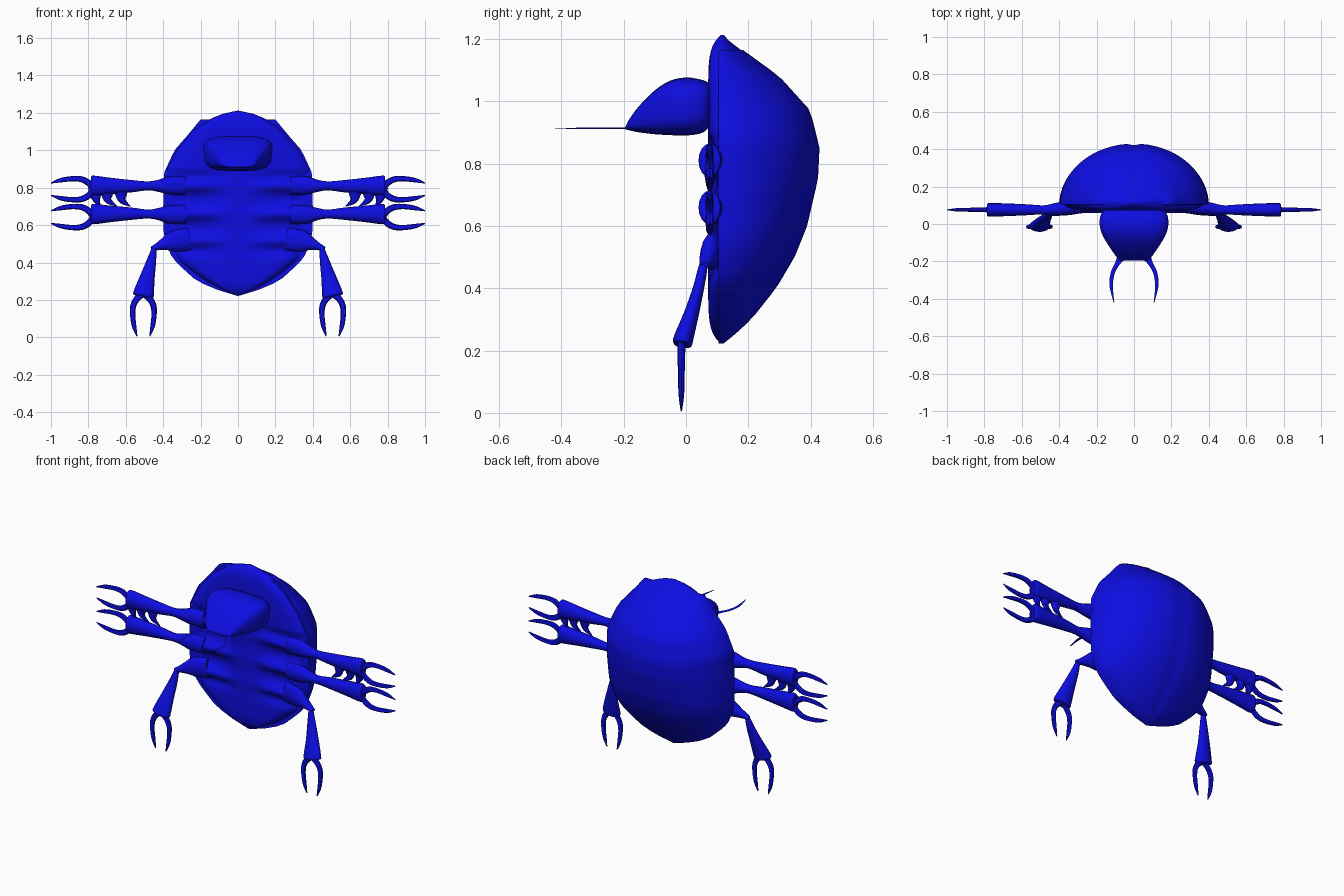
import bpy, bmesh, math
from mathutils import Vector

if "Cube" in bpy.data.objects:
    bpy.data.objects.remove(bpy.data.objects["Cube"])

blue = bpy.data.materials.new("beetle blue")
blue.diffuse_color = (0.004, 0.004, 0.76, 1)
blue.use_nodes = True
blue.node_tree.nodes["Principled BSDF"].inputs["Base Color"].default_value = blue.diffuse_color


def loft(name, rings, mirror=False, angle=40):
    """Skin a list of equal-length closed rings and cap both ends."""
    bm = bmesh.new()
    rows = [[bm.verts.new(p) for p in r] for r in rings]
    n = len(rows[0])
    for a, b in zip(rows, rows[1:]):
        for i in range(n):
            bm.faces.new((a[i], a[(i + 1) % n], b[(i + 1) % n], b[i]))
    bm.faces.new(rows[0])
    bm.faces.new(rows[-1])
    bmesh.ops.remove_doubles(bm, verts=bm.verts, dist=0.0004)
    bmesh.ops.recalc_face_normals(bm, faces=bm.faces)
    me = bpy.data.meshes.new(name)
    bm.to_mesh(me)
    bm.free()
    me.materials.append(blue)
    ob = bpy.data.objects.new(name, me)
    bpy.context.collection.objects.link(ob)
    if mirror:
        ob.modifiers.new("mirror", 'MIRROR').use_mirror_merge = False
    bpy.ops.object.select_all(action='DESELECT')
    ob.select_set(True)
    bpy.context.view_layer.objects.active = ob
    bpy.ops.object.shade_smooth_by_angle(angle=math.radians(angle))
    return ob


def smooth(pts, k=4):
    """Catmull-Rom refinement of a list of tuples."""
    p = [Vector(q) for q in pts]
    p = [2 * p[0] - p[1]] + p + [2 * p[-1] - p[-2]]
    out = []
    for i in range(1, len(p) - 2):
        a, b, c, d = p[i - 1:i + 3]
        for j in range(k):
            t = j / k
            out.append(0.5 * (2 * b + (c - a) * t + (2 * a - 5 * b + 4 * c - d) * t * t
                              + (3 * b - a - 3 * c + d) * t ** 3))
    return out + [p[-2]]


def sweep(name, pts, normal=(0, 1, 0), n=12, k=4):
    """Mirrored tube; each point is x, y, z, in-plane radius, radius along normal."""
    q = smooth(pts, k)
    nor = Vector(normal)
    rings = []
    for i, p in enumerate(q):
        tan = Vector(q[min(i + 1, len(q) - 1)][:3]) - Vector(q[max(i - 1, 0)][:3])
        side = tan.cross(nor).normalized()
        up = side.cross(tan).normalized()
        c = Vector(p[:3])
        ra, rb = max(p[3], 0.001), max(p[4], 0.001)
        rings.append([c + side * ra * math.cos(2 * math.pi * j / n)
                      + up * rb * math.sin(2 * math.pi * j / n) for j in range(n)])
    return loft(name, rings, True)


def lerp(table, z):
    for (z0, v0), (z1, v1) in zip(table, table[1:]):
        if z <= z1:
            return v0 + (v1 - v0) * (z - z0) / (z1 - z0)
    return table[-1][1]


# height -> back depth, belly half width, shell half width
depth = [(.222, .12), (.25, .155), (.3, .21), (.4, .29), (.5, .35), (.6, .39), (.75, .425),
         (.85, .43), (.97, .40), (1.08, .30), (1.17, .175), (1.21, .125)]
belly_w = [(.225, .002), (.25, .08), (.3, .17), (.35, .24), (.4, .30), (.45, .345), (.5, .37),
           (.6, .385), (.85, .392), (.9, .38), (1.0, .325), (1.1, .245), (1.17, .145),
           (1.2, .07), (1.212, .003)]
shell_w = [(.222, .005), (.25, .1), (.3, .22), (.4, .33), (.45, .365), (.55, .397), (.7, .4),
           (.88, .395), (1.0, .34), (1.08, .27), (1.165, .2)]

# wing shell: half-ellipse sections with a shallow seam down the middle
rings = []
N = 32
for i in range(31):
    z = .222 + (1.165 - .222) * i / 30
    w, d = lerp(shell_w, z), lerp(depth, z) - .105
    ring = []
    for j in range(N + 1):
        a = math.pi * j / N
        dip = .009 * min(1, d * 8) if j == N // 2 else 0
        ring.append((w * math.cos(a), .105 + d * math.sin(a) - dip, z))
    rings.append(ring)
loft("wing_shell", rings, angle=50)


# belly: front plate with ridges running out to the legs, inner body behind it
def belly_front(u, z):
    x = abs(u) * lerp(belly_w, z)
    ridge = sum(math.exp(-((z - c) / .035) ** 2) for c in (.81, .66, .515))
    band = max(0, min(1, (z - .42) / .06, (.9 - z) / .06))
    fade = max(0, min(1, (x - .04) / .15))
    e = abs(z - .717) / .495
    rim = .035 * abs(u) ** 10 * (1 - .6 * min(1, ridge)) + .04 * e ** 14
    return .071 + fade * band * (.028 - .042 * ridge) + rim


rings = []
for i in range(61):
    z = .225 + (1.212 - .225) * i / 60
    w, d = lerp(belly_w, z), max(.004, lerp(depth, z) - .125)
    if z < 1.16:
        d *= .9
    ring = [(w * u, min(belly_front(u, z), .115), z)
            for u in [math.sin(math.pi / 2 * (j / 12 - 1)) for j in range(25)]]
    ring += [(w * math.cos(math.pi * j / 16), .118 + d * math.sin(math.pi * j / 16), z)
             for j in range(17)]
    rings.append(ring)
loft("belly", rings, angle=60)

# head: rounded-box sections (y, half width, bottom, top) tapering to a snout
head = [(.085, .13, .94, 1.04), (.07, .16, .912, 1.06), (.045, .178, .896, 1.07),
        (0, .183, .89, 1.076), (-.05, .172, .891, 1.066), (-.1, .145, .894, 1.035),
        (-.15, .112, .90, .985), (-.18, .09, .906, .945), (-.195, .07, .91, .917)]
rings = []
for y, w, lo, hi in smooth([h for h in head], 3):
    ring = []
    for j in range(32):
        c, s = math.cos(2 * math.pi * j / 32), math.sin(2 * math.pi * j / 32)
        px = math.copysign(abs(c) ** .55, c)
        pz = math.copysign(abs(s) ** .55, s)
        ring.append((w * px * (1 + .04 * pz), y, (lo + hi) / 2 + (hi - lo) / 2 * pz))
    rings.append(ring)
loft("head", rings, angle=60)

# thin curved mandibles
sweep("mandible", [(.06, -.165, .913, .03, .003), (.085, -.205, .913, .014, .002),
                   (.113, -.26, .913, .011, .002), (.122, -.33, .913, .009, .002),
                   (.107, -.42, .913, .002, .001)], normal=(0, 0, 1), n=8)


def claw(name, base, out, across, spread):
    """Two curved pincers growing from base along out, bowed sideways by across."""
    b, o, a = Vector(base), Vector(out), Vector(across)
    shape = [(-.01, .1, .016), (.012, .6, .017), (.05, .95, .016), (.10, 1, .014),
             (.16, .86, .012), (.212, .6, .003)]
    for side, tag in ((1, "a"), (-1, "b")):
        pts = []
        for along, bow, r in shape:
            p = b + o * along + a * (bow * spread * side)
            pts.append((*p, r, r * .75))
        sweep(name + "_" + tag, pts, n=8)


# upper and middle legs, reaching straight out
for name, z, cz in (("upper_leg", .812, .792), ("middle_leg", .657, .643)):
    s = 1 if z > .7 else -1
    sweep(name, [(.28, .092, z, .05, .035), (.37, .085, z, .048, .036), (.42, .08, z - s * .002, .034, .032),
                 (.48, .076, z - s * .002, .024, .024), (.57, .076, z - s * .004, .033, .029),
                 (.68, .076, z - s * .003, .044, .034), (.765, .076, z - s * .002, .054, .036),
                 (.784, .076, z - s * .002, .05, .033), (.786, .076, z - s * .002, .03, .02)], n=16)
    claw(name + "_claw", (.787, .076, cz), (1, 0, 0), (0, 0, 1), .056)

# hooked spines below the upper leg
for i, (x, tip) in enumerate(((.625, .575), (.70, .645), (.762, .735))):
    sweep("leg_spine_%d" % (i + 1), [(x, .076, .80, .04, .02), (x, .076, .765, .032, .017),
                                     (x - .008, .076, .73, .018, .011),
                                     (tip, .076, .70, .002, .002)], n=8)

# lower legs: thigh, shank and claw pointing down
sweep("lower_thigh", [(.26, .092, .525, .06, .03), (.34, .08, .515, .058, .032),
                      (.39, .072, .50, .036, .028), (.43, .064, .485, .02, .022),
                      (.462, .058, .473, .012, .014)], n=14)
sweep("lower_shank", [(.448, .058, .488, .008, .01), (.452, .053, .46, .016, .015),
                      (.465, .04, .40, .027, .018), (.485, .018, .32, .04, .024),
                      (.502, -.006, .245, .054, .031), (.506, -.012, .222, .054, .031),
                      (.507, -.013, .217, .035, .02)], n=16)
claw("lower_claw", (.506, -.015, .218), (0, 0, -1), (1, 0, 0), .057)
